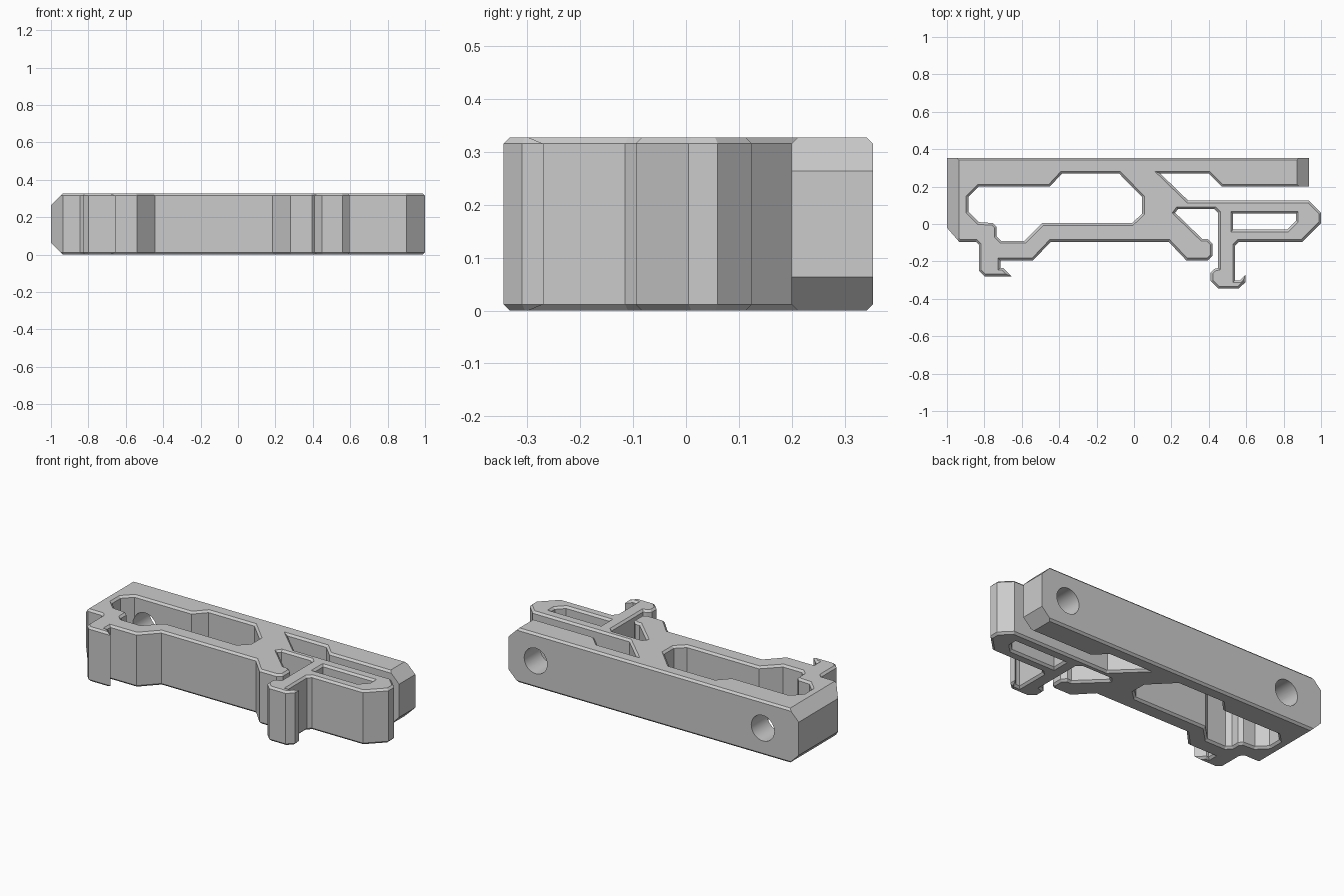
import bpy, bmesh, math
from mathutils import Vector

if "Cube" in bpy.data.objects:
    bpy.data.objects.remove(bpy.data.objects["Cube"])

HEIGHT, CHAMFER = 0.328, 0.012

grey = bpy.data.materials.new("light_grey")
grey.use_nodes = True
colour = (0.6, 0.6, 0.6, 1)
grey.diffuse_color = colour
grey.node_tree.nodes["Principled BSDF"].inputs["Base Color"].default_value = colour


def inset(points, d):
    """Mitred offset towards the left of the path (into the material)."""
    pts = [Vector(p) for p in points]
    out = []
    for i, p in enumerate(pts):
        a = (p - pts[i - 1]).normalized()
        b = (pts[(i + 1) % len(pts)] - p).normalized()
        na, nb = Vector((-a.y, a.x)), Vector((-b.y, b.x))
        out.append(p + (na + nb) * d / (1 + na.dot(nb)))
    return out


def make_object(name, bm):
    bmesh.ops.recalc_face_normals(bm, faces=bm.faces)
    mesh = bpy.data.meshes.new(name)
    bm.to_mesh(mesh)
    bm.free()
    mesh.materials.append(grey)
    obj = bpy.data.objects.new(name, mesh)
    bpy.context.scene.collection.objects.link(obj)
    return obj


def chamfered_plate(name, loops):
    """Extrude outlines with holes, chamfering top and bottom rims."""
    bm = bmesh.new()
    levels = [(0, CHAMFER), (CHAMFER, 0), (HEIGHT - CHAMFER, 0), (HEIGHT, CHAMFER)]
    caps = {0: [], 3: []}
    for loop in loops:
        rings = [[bm.verts.new((p.x, p.y, z)) for p in inset(loop, d)] for z, d in levels]
        n = len(loop)
        for low, high in zip(rings, rings[1:]):
            for i in range(n):
                j = (i + 1) % n
                bm.faces.new((low[i], low[j], high[j], high[i]))
        for k in caps:
            caps[k] += [bm.edges.get((rings[k][i], rings[k][(i + 1) % n])) for i in range(n)]
    for k, edges in caps.items():
        bmesh.ops.triangle_fill(bm, edges=edges, use_beauty=True,
                                normal=(0, 0, 1 if k else -1))
    return make_object(name, bm)


def wedge(profile, y0, y1):
    """Triangular cutter: x-z profile drawn along y."""
    bm = bmesh.new()
    face = bm.faces.new([bm.verts.new((x, y0, z)) for x, z in profile])
    ext = bmesh.ops.extrude_face_region(bm, geom=[face])["geom"]
    verts = [v for v in ext if isinstance(v, bmesh.types.BMVert)]
    bmesh.ops.translate(bm, verts=verts, vec=(0, y1 - y0, 0))
    return make_object("wedge_cutter", bm)


def cut(obj, cutter):
    mod = obj.modifiers.new("cut", 'BOOLEAN')
    mod.operation, mod.solver, mod.object = 'DIFFERENCE', 'EXACT', cutter
    bpy.context.view_layer.objects.active = obj
    bpy.ops.object.modifier_apply(modifier=mod.name)
    bpy.data.objects.remove(cutter)


# Outer outline, counter-clockwise from the back right corner
outline = [
    (-1, .354), (-1, -.02), (-.935, -.095), (-.845, -.095), (-.83, -.11),
    # fixed hook
    (-.83, -.25), (-.8, -.28), (-.655, -.28), (-.7, -.235), (-.715, -.235), (-.715, -.195),
    # front wall and stop
    (-.54, -.195), (-.445, -.095), (.185, -.095), (.28, -.195), (.395, -.195),
    (.42, -.17), (.42, -.105), (.395, -.08), (.365, -.08), (.22, .06), (.235, .08),
    # spring hook
    (.43, .08), (.45, .06), (.45, -.235), (.43, -.24), (.41, -.26), (.41, -.305), (.45, -.345),
    (.56, -.345), (.597, -.31), (.597, -.27), (.565, -.302), (.54, -.302), (.54, -.115),
    # release handle
    (.56, -.095), (.9, -.095), (1, .005), (1, .06), (.935, .125), (.29, .125),
    # slot and free end of the back bar
    (.14, .27), (.4, .27), (.47, .2), (.935, .2), (.935, .354)]

# Openings, clockwise
main_opening = [
    (-.385, .27), (-.08, .27), (.043, .145), (.043, .055), (-.01, .005), (-.49, .005),
    (-.585, -.09), (-.71, -.09), (-.735, -.065), (-.735, -.015), (-.755, .005), (-.83, .01),
    (-.885, .065), (-.885, .145), (-.83, .2), (-.45, .2)]
handle_slot = [(.53, .055), (.865, .055), (.865, .015), (.82, -.03), (.53, -.03)]

clip = chamfered_plate("rail_clip", [outline, main_opening, handle_slot])

# Sloped ends of the back bar
for x_end, side, y0 in ((-1, -1, -.2), (.935, 1, .165)):
    for z, up in ((0, -1), (HEIGHT, 1)):
        tip, out = .064, .05
        profile = [(x_end - side * (tip + out), z + up * out),
                   (x_end + side * out, z - up * (tip + out)),
                   (x_end + side * out, z + up * out)]
        cut(clip, wedge(profile, y0, .45))

# Screw holes through the back bar
for x in (-.76, .755):
    bpy.ops.mesh.primitive_cylinder_add(vertices=32, radius=.077, depth=.25,
                                        location=(x, .29, HEIGHT / 2),
                                        rotation=(math.pi / 2, 0, 0))
    cut(clip, bpy.context.object)

# Merge the flat areas and smooth only the round holes
bm = bmesh.new()
bm.from_mesh(clip.data)
bmesh.ops.remove_doubles(bm, verts=bm.verts, dist=1e-5)
bmesh.ops.dissolve_limit(bm, angle_limit=.01, verts=bm.verts, edges=bm.edges)
bm.to_mesh(clip.data)
bm.free()
bpy.ops.object.select_all(action='DESELECT')
clip.select_set(True)
bpy.context.view_layer.objects.active = clip
bpy.ops.object.shade_smooth_by_angle(angle=math.radians(15))
